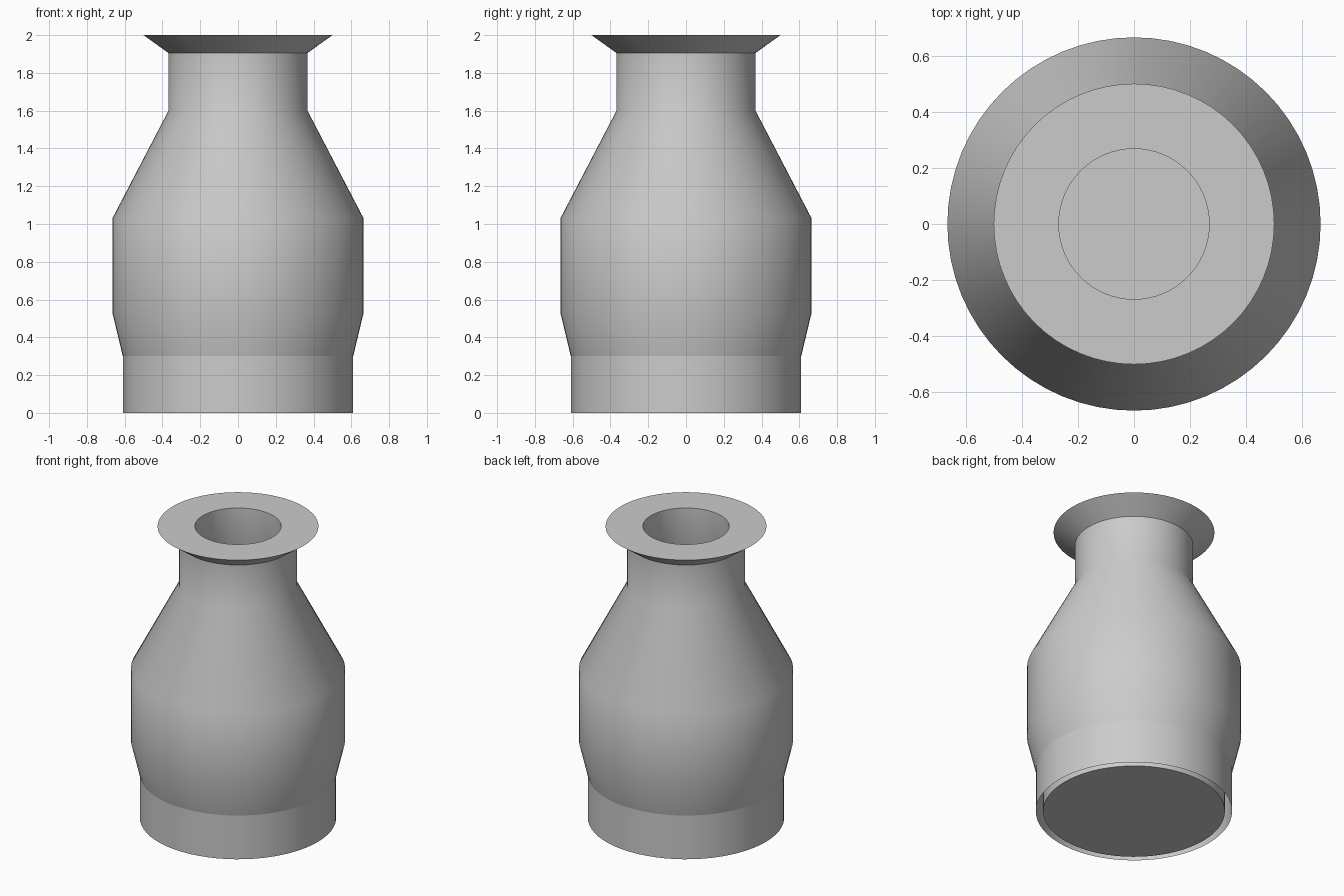
import bpy
import bmesh
from math import cos, sin, tau, radians

SEGMENTS = 64

cube = bpy.data.objects.get("Cube")
if cube:
    bpy.data.objects.remove(cube, do_unlink=True)

grey = bpy.data.materials.new("plain grey")
grey.use_nodes = True
colour = (0.6, 0.6, 0.6, 1)
grey.diffuse_color = colour
grey.node_tree.nodes["Principled BSDF"].inputs["Base Color"].default_value = colour


def lathe(name, profile, smooth_angle, cap_start=False):
    """Spin (radius, height) points around z; points going up face outwards."""
    bm = bmesh.new()
    rings = [[bm.verts.new((r * cos(tau * i / SEGMENTS), r * sin(tau * i / SEGMENTS), z))
              for i in range(SEGMENTS)] for r, z in profile]
    for low, high in zip(rings, rings[1:]):
        for i in range(SEGMENTS):
            j = (i + 1) % SEGMENTS
            bm.faces.new((low[i], low[j], high[j], high[i]))
    if cap_start:
        bm.faces.new(rings[0])
    mesh = bpy.data.meshes.new(name)
    bm.to_mesh(mesh)
    bm.free()
    mesh.materials.append(grey)
    obj = bpy.data.objects.new(name, mesh)
    bpy.context.collection.objects.link(obj)
    bpy.ops.object.select_all(action="DESELECT")
    obj.select_set(True)
    bpy.context.view_layer.objects.active = obj
    bpy.ops.object.shade_smooth_by_angle(angle=radians(smooth_angle))
    return obj


# Straight foot band
lathe("base_band", [(0.61, 0), (0.61, 0.3)], 35)

# Tapered belly, sloping shoulder and neck
lathe("body", [(0.61, 0.3), (0.665, 0.53), (0.665, 1.03), (0.368, 1.6), (0.368, 1.905)], 35)

# Flared lip with its flat top
lathe("lip", [(0.368, 1.905), (0.5, 2), (0.268, 2)], 35)

# Hollow inside, running from the mouth down to the floor
lathe("inner_wall", [(0.268, 2), (0.268, 1.6), (0.61, 1.03), (0.61, 0.53),
                     (0.565, 0.3), (0.565, 0)], 35)

# Floor disc facing up into the hollow
lathe("floor", [(0.565, 0)], 35, cap_start=True)
